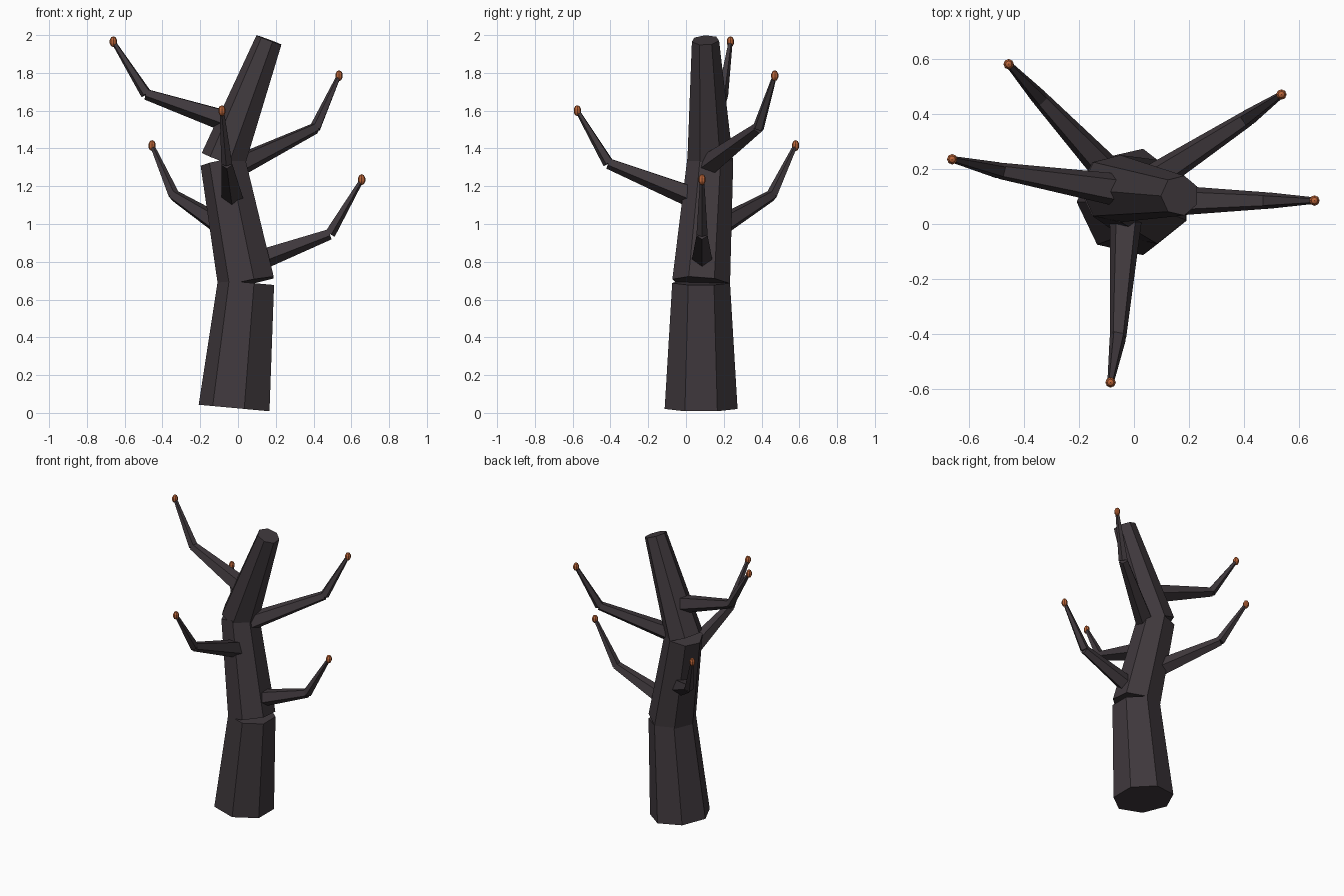
import bpy, bmesh, math
from mathutils import Vector

if "Cube" in bpy.data.objects:
    bpy.data.objects.remove(bpy.data.objects["Cube"])


def material(name, rgb):
    m = bpy.data.materials.new(name)
    m.diffuse_color = (*rgb, 1)
    m.use_nodes = True
    m.node_tree.nodes["Principled BSDF"].inputs["Base Color"].default_value = m.diffuse_color
    return m


BARK = material("bark", (0.05, 0.04, 0.046))
BUD = material("bud", (0.5, 0.13, 0.04))


def finish(name, bm, mat):
    bmesh.ops.recalc_face_normals(bm, faces=bm.faces)
    me = bpy.data.meshes.new(name)
    bm.to_mesh(me)
    bm.free()
    me.materials.append(mat)
    ob = bpy.data.objects.new(name, me)
    bpy.context.collection.objects.link(ob)


def limb(name, a, b, r1, r2, sides, toward):
    """Capped tapered prism from a to b; its first corner points toward the given direction."""
    a, b = Vector(a), Vector(b)
    axis = (b - a).normalized()
    u = Vector(toward)
    u = (u - axis * u.dot(axis)).normalized()
    v = axis.cross(u)
    bm = bmesh.new()
    rings = []
    for c, r in ((a, r1), (b, r2)):
        rings.append([bm.verts.new(c + r * (u * math.cos(t) + v * math.sin(t)))
                      for t in (2 * math.pi * i / sides for i in range(sides))])
    lo, hi = rings
    for i in range(sides):
        j = (i + 1) % sides
        bm.faces.new((lo[i], lo[j], hi[j], hi[i]))
    bm.faces.new(lo[::-1])
    bm.faces.new(hi)
    finish(name, bm, BARK)


# Crooked trunk: three seven-sided tapered pieces
trunk = [((-0.011, 0.08, 0.025), 0.198), ((0.05, 0.08, 0.69), 0.157),
         ((-0.075, 0.128, 1.332), 0.125), ((0.167, 0.103, 1.973), 0.074)]
for i in range(3):
    (a, r1), (b, r2) = trunk[i], trunk[i + 1]
    limb(f"trunk_{i + 1}", a, b, r1, r2, 7, (-1, 0, 0))

# Branches: base inside the trunk, elbow, tip
branches = [
    ((0.035, 0.085, 0.785), (0.485, 0.085, 0.948), (0.655, 0.085, 1.235)),
    ((-0.05, 0.085, 1.285), (0.41, 0.383, 1.508), (0.535, 0.47, 1.785)),
    ((-0.005, 0.115, 1.53), (-0.485, 0.193, 1.688), (-0.66, 0.235, 1.965)),
    ((-0.025, 0.09, 1.125), (-0.058, -0.41, 1.322), (-0.085, -0.575, 1.60)),
    ((-0.01, 0.1, 0.94), (-0.34, 0.455, 1.152), (-0.455, 0.58, 1.415)),
]
for n, (base, elbow, tip) in enumerate(branches, 1):
    limb(f"branch_{n}", base, elbow, 0.066, 0.031, 5, (0, 0, -1))
    limb(f"twig_{n}", elbow, tip, 0.031, 0.012, 5, (0, 0, -1))
    # Bud on the end of the twig
    bm = bmesh.new()
    bmesh.ops.create_uvsphere(bm, u_segments=8, v_segments=5, radius=0.02)
    bmesh.ops.scale(bm, vec=(1, 1, 1.45), verts=bm.verts)
    bmesh.ops.translate(bm, vec=tip, verts=bm.verts)
    finish(f"bud_{n}", bm, BUD)
